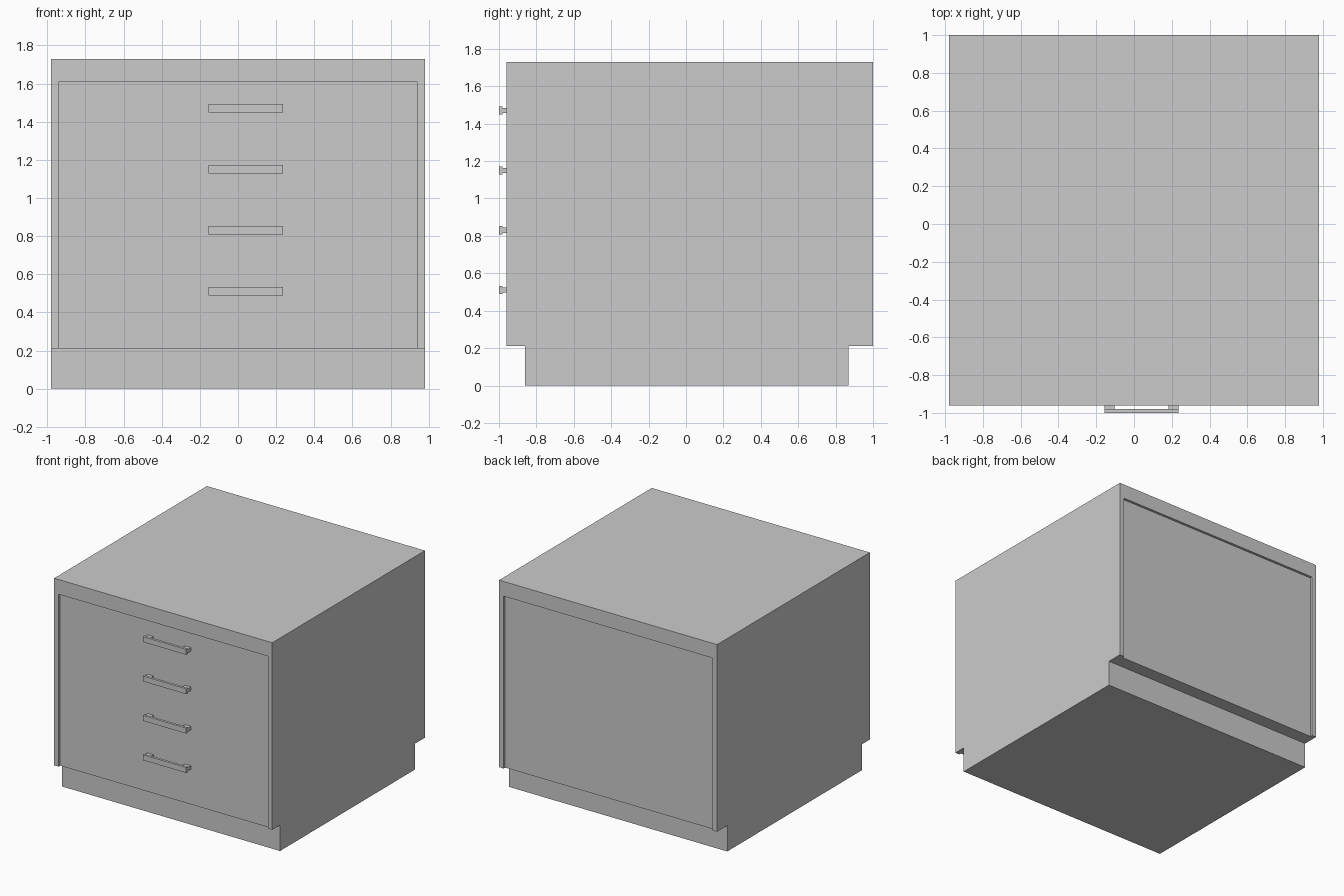
import bpy, bmesh

if "Cube" in bpy.data.objects:
    bpy.data.objects.remove(bpy.data.objects["Cube"])

W, TOP, BASE = 0.98, 1.73, 0.21      # half width, total height, plinth height
FRONT, BACK, RECESS = -0.96, 1.0, 0.02


def new_object(name, bm):
    bmesh.ops.recalc_face_normals(bm, faces=bm.faces)
    me = bpy.data.meshes.new(name)
    bm.to_mesh(me)
    bm.free()
    ob = bpy.data.objects.new(name, me)
    bpy.context.collection.objects.link(ob)
    return ob


def add_box(bm, lo, hi):
    vs = bmesh.ops.create_cube(bm, size=1)["verts"]
    for v in vs:
        v.co = [hi[i] if v.co[i] > 0 else lo[i] for i in range(3)]


# Cabinet body: side profile with toe kicks, extruded across the width
profile = [(-0.86, 0), (0.87, 0), (0.87, BASE), (BACK, BASE),
           (BACK, TOP), (FRONT, TOP), (FRONT, BASE), (-0.86, BASE)]
bm = bmesh.new()
face = bm.faces.new([bm.verts.new((-W, y, z)) for y, z in profile])
ext = bmesh.ops.extrude_face_region(bm, geom=[face])["geom"]
bmesh.ops.translate(bm, vec=(2 * W, 0, 0),
                    verts=[g for g in ext if isinstance(g, bmesh.types.BMVert)])
body = new_object("cabinet_body", bm)

# Shallow front and back recesses, open at the bottom
bm = bmesh.new()
for y0, y1 in ((FRONT - 0.1, FRONT + RECESS), (BACK - RECESS, BACK + 0.1)):
    add_box(bm, (-0.94, y0, BASE - 0.05), (0.94, y1, 1.61))
cutter = new_object("recess_cutter", bm)
cutter.hide_render = True
cutter.hide_viewport = True
mod = body.modifiers.new("recesses", 'BOOLEAN')
mod.operation = 'DIFFERENCE'
mod.solver = 'EXACT'
mod.object = cutter

# Four drawer handles: flat bar on two narrower posts
for i in range(4):
    z = 0.51 + 0.32 * i
    bm = bmesh.new()
    add_box(bm, (-0.155, -1.0, z - 0.022), (0.235, -0.98, z + 0.022))
    for x in (-0.155, 0.182):
        add_box(bm, (x, -0.98, z - 0.014), (x + 0.053, FRONT + RECESS, z + 0.014))
    new_object(f"drawer_handle_{i + 1}", bm)
